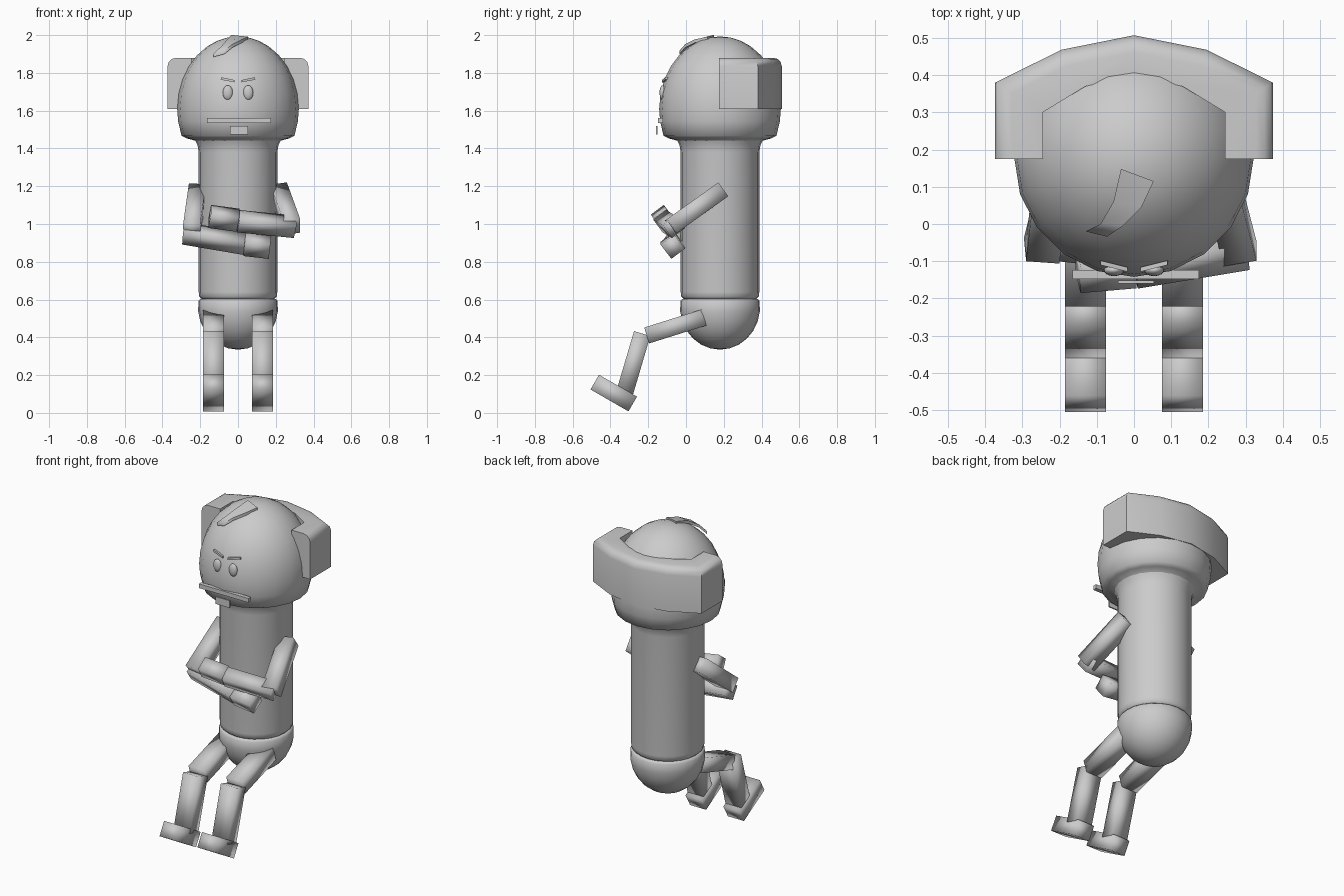
import bpy, bmesh, math
from mathutils import Vector, Matrix

if "Cube" in bpy.data.objects:
    bpy.data.objects.remove(bpy.data.objects["Cube"])

grey = bpy.data.materials.new("plain_grey")
grey.diffuse_color = (0.6, 0.6, 0.6, 1)
grey.use_nodes = True
grey.node_tree.nodes["Principled BSDF"].inputs["Base Color"].default_value = grey.diffuse_color
CY = 0.18                       # y of the body axis


def finish(name, bm, angle=60):
    bmesh.ops.recalc_face_normals(bm, faces=bm.faces)
    me = bpy.data.meshes.new(name)
    bm.to_mesh(me)
    bm.free()
    me.materials.append(grey)
    ob = bpy.data.objects.new(name, me)
    bpy.context.collection.objects.link(ob)
    bpy.ops.object.select_all(action='DESELECT')
    ob.select_set(True)
    bpy.context.view_layer.objects.active = ob
    bpy.ops.object.shade_smooth_by_angle(angle=math.radians(angle))
    return ob


def lathe(name, profile, n):
    """Spin (radius, z) points around the body axis."""
    bm = bmesh.new()
    vs = [bm.verts.new((r, CY, z)) for r, z in profile]
    es = [bm.edges.new(p) for p in zip(vs, vs[1:])]
    bmesh.ops.spin(bm, geom=vs + es, cent=(0, CY, 0), axis=(0, 0, 1),
                   angle=2 * math.pi, steps=n, use_duplicate=False)
    bmesh.ops.remove_doubles(bm, verts=bm.verts, dist=1e-4)
    return finish(name, bm)


def beam(name, a, b, width, depth, up):
    """Box running from a to b; depth is measured along up."""
    a, b = Vector(a), Vector(b)
    d = (b - a).normalized()
    side = d.cross(Vector(up)).normalized()
    nrm = side.cross(d)
    rot = Matrix((side, nrm, d)).transposed().to_4x4()
    bm = bmesh.new()
    bmesh.ops.create_cube(bm, size=1, matrix=Matrix.Translation((a + b) / 2) @ rot
                          @ Matrix.Diagonal((width, depth, (b - a).length, 1)))
    return finish(name, bm, 100)


def slab(name, outline, lift):
    """Extrude a closed outline of points by the vector lift."""
    bm = bmesh.new()
    f = bm.faces.new([bm.verts.new(p) for p in outline])
    ext = bmesh.ops.extrude_face_region(bm, geom=[f])
    bmesh.ops.translate(bm, vec=lift,
                        verts=[v for v in ext['geom'] if isinstance(v, bmesh.types.BMVert)])
    return bm


def head_r(z):
    return 0.322 * math.sqrt(max(0, 1 - ((z - 1.61) / 0.383) ** 2))


# Head, torso and rounded bottom
zs = [1.61 + 0.383 * math.sin(math.radians(a)) for a in (-22, -10, 0, 12, 24, 36, 48, 60, 70, 80, 90)]
lathe("head", [(0.2, 1.40), (0.222, 1.44), (0.27, 1.453)] + [(head_r(z), z) for z in zs], 20)
lathe("torso", [(0, 0.6), (0.19, 0.6), (0.205, 0.615), (0.208, 0.64),
                (0.208, 1.38), (0.215, 1.42), (0.23, 1.45)], 24)
lathe("pelvis", [(0, 0.603), (0.2, 0.603)] +
      [(0.212 * math.cos(math.radians(a)), 0.56 - 0.225 * math.sin(math.radians(a)))
       for a in range(-8, 91, 14)], 24)

# Hair wrapped around the back of the head
outer = [(0.373, 0.175), (0.373, 0.38), (0.195, 0.468), (0, 0.507)]
inner = [(0, 0.40), (0.13, 0.37), (0.245, 0.30), (0.245, 0.175)]
right = outer + inner
ring = outer + [(-x, y) for x, y in outer[-2::-1]] + \
    [(-x, y) for x, y in inner[:0:-1]] + inner
bm = slab("hair_band", [(x, y, 1.608) for x, y in ring], (0, 0, 0.272))
# round the upper outer rim
out2 = {(round(x, 3), round(y, 3)) for x, y in outer} | {(round(-x, 3), round(y, 3)) for x, y in outer}
rim = [e for e in bm.edges if all(v.co.z > 1.8 and
       (round(v.co.x, 3), round(v.co.y, 3)) in out2 for v in e.verts)]
bmesh.ops.bevel(bm, geom=rim, offset=0.045, segments=3, profile=0.5, affect='EDGES')
finish("hair_band", bm, 50)

# Hair tuft on the crown: a tapering strip following the head
left_edge = [(-0.13, -0.02), (-0.09, 0.0), (-0.055, 0.06), (-0.035, 0.148)]
right_edge = [(-0.072, -0.034), (-0.03, -0.005), (0.02, 0.045), (0.053, 0.115)]
bm = bmesh.new()
rows = []
for i, pair in enumerate(zip(left_edge, right_edge)):
    row = []
    for x, y in pair:
        q = (x * x + (y - CY) ** 2) / 0.322 ** 2
        z = 1.61 + 0.383 * math.sqrt(1 - q) + (0.035, 0.03, 0.02, 0.012)[i]
        row += [bm.verts.new((x, y, z)), bm.verts.new((x, y, z - 0.018))]
    rows.append(row)
for a, b in zip(rows, rows[1:]):
    for i, j in ((0, 2), (2, 3), (3, 1), (1, 0)):
        bm.faces.new((a[i], a[j], b[j], b[i]))
for r in (rows[0], rows[-1]):
    bm.faces.new((r[0], r[2], r[3], r[1]))
finish("hair_tuft", bm, 50)

# Face: eyes, brows, mouth, chin patch
for s, side in ((-1, "left"), (1, "right")):
    bm = bmesh.new()
    bmesh.ops.create_uvsphere(bm, u_segments=16, v_segments=10, radius=1,
                              matrix=Matrix.Translation((s * 0.054, -0.124, 1.695))
                              @ Matrix.Diagonal((0.027, 0.016, 0.039, 1)))
    finish(side + "_eye", bm)
    brow = [(s * 0.018, -0.128, 1.750), (s * 0.092, -0.11, 1.764),
            (s * 0.09, -0.11, 1.777), (s * 0.018, -0.128, 1.762)]
    finish(side + "_brow", slab("brow", brow, (0, 0.012, 0)), 30)
mouth = [(-0.165, -0.148, 1.534), (0.175, -0.148, 1.534),
         (0.175, -0.148, 1.56), (-0.165, -0.148, 1.56)]
finish("mouth", slab("mouth", mouth, (0, 0.025, 0)), 30)
chin = [(-0.043, -0.16, 1.473), (0.054, -0.16, 1.473),
        (0.054, -0.16, 1.518), (-0.043, -0.16, 1.518)]
finish("chin_patch", slab("chin_patch", chin, (0, 0.008, 0)), 30)

# Legs, bent forward
for s, side in ((-1, "left"), (1, "right")):
    x = s * 0.13
    beam(side + "_thigh", (x, 0.095, 0.505), (x, -0.208, 0.41), 0.11, 0.088, (0, 0, 1))
    beam(side + "_shin", (x, -0.232, 0.42), (x, -0.325, 0.105), 0.11, 0.09, (0, 1, 0))
    beam(side + "_foot", (x, -0.282, 0.047), (x, -0.483, 0.163), 0.11, 0.09, (0, 0, 1))

# Folded arms
tilt = (0, -0.6, 0.8)
beam("right_upper_arm", (0.215, 0.19, 1.178), (0.285, -0.08, 0.985), 0.09, 0.09, tilt)
beam("right_forearm", (0.30, -0.065, 0.985), (0.0, -0.115, 1.015), 0.085, 0.085, tilt)
beam("right_hand", (0.0, -0.112, 1.02), (-0.15, -0.125, 1.04), 0.085, 0.09, tilt)
beam("left_upper_arm", (-0.215, 0.19, 1.178), (-0.245, -0.075, 0.965), 0.09, 0.09, tilt)
beam("left_forearm", (-0.285, -0.03, 0.95), (0.04, -0.07, 0.895), 0.085, 0.085, tilt)
beam("left_hand", (0.035, -0.07, 0.895), (0.17, -0.07, 0.88), 0.09, 0.095, tilt)
